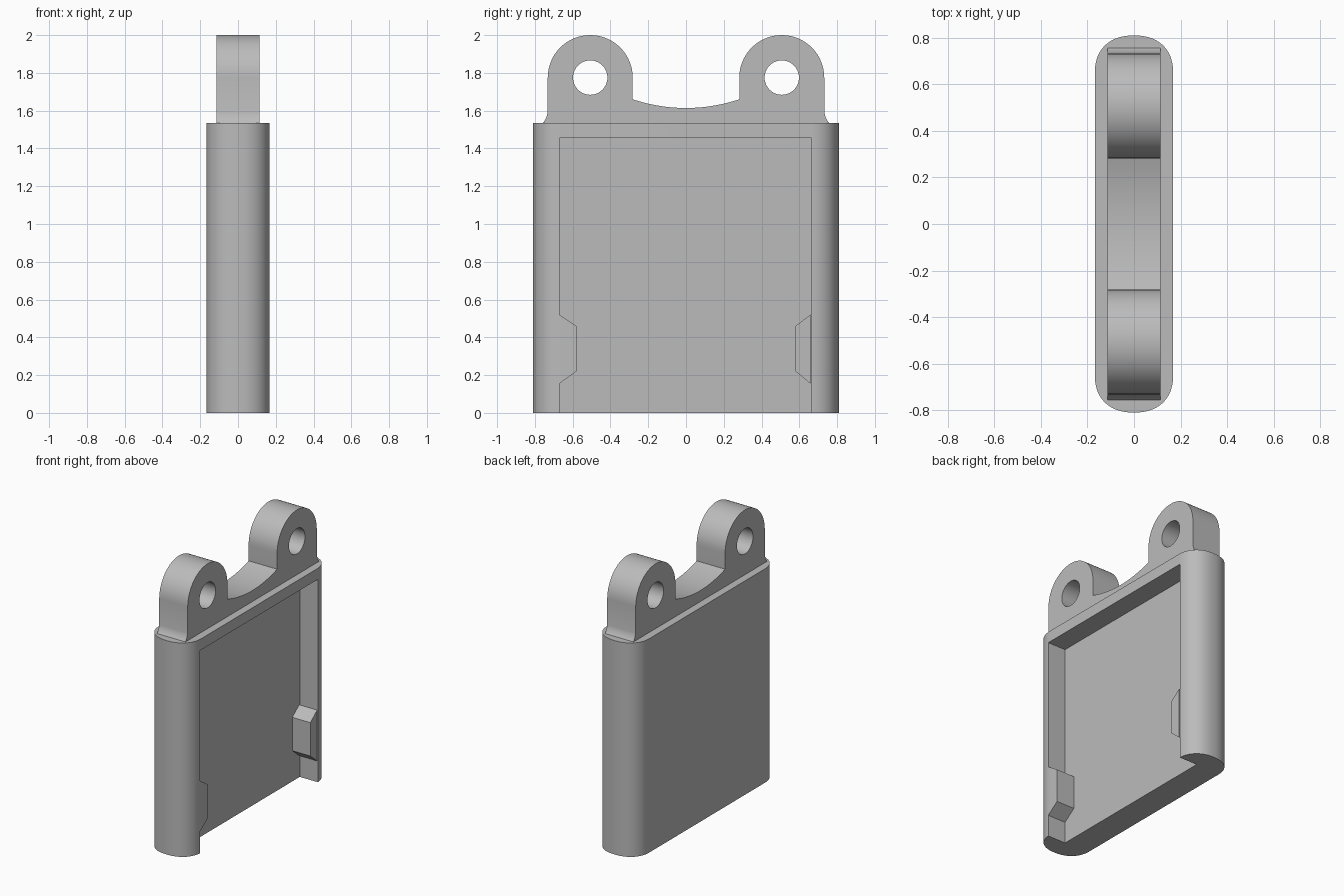
import bpy
import bmesh
from math import sin, cos, pi, radians, copysign
from mathutils import Vector

if "Cube" in bpy.data.objects:
    bpy.data.objects.remove(bpy.data.objects["Cube"], do_unlink=True)

grey = bpy.data.materials.new("plain_grey")
grey.use_nodes = True
grey.diffuse_color = (0.5, 0.5, 0.5, 1)
grey.node_tree.nodes["Principled BSDF"].inputs["Base Color"].default_value = (0.5, 0.5, 0.5, 1)


def prism(name, points, offset):
    """Extrude a closed 3D outline along an offset vector."""
    bm = bmesh.new()
    face = bm.faces.new([bm.verts.new(p) for p in points])
    new = bmesh.ops.extrude_face_region(bm, geom=[face])["geom"]
    bmesh.ops.translate(bm, vec=Vector(offset),
                        verts=[v for v in new if isinstance(v, bmesh.types.BMVert)])
    bmesh.ops.recalc_face_normals(bm, faces=bm.faces)
    mesh = bpy.data.meshes.new(name)
    bm.to_mesh(mesh)
    bm.free()
    mesh.materials.append(grey)
    obj = bpy.data.objects.new(name, mesh)
    bpy.context.collection.objects.link(obj)
    return obj


def side_prism(name, outline, x0, x1):
    """Extrude a (y, z) outline from x0 to x1."""
    return prism(name, [(x0, y, z) for y, z in outline], (x1 - x0, 0, 0))


def select(obj):
    bpy.ops.object.select_all(action="DESELECT")
    obj.select_set(True)
    bpy.context.view_layer.objects.active = obj


def cut(obj, cutter):
    cutter.hide_render = True
    mod = obj.modifiers.new("cut", "BOOLEAN")
    mod.operation = "DIFFERENCE"
    mod.solver = "EXACT"
    mod.object = cutter
    select(obj)
    bpy.ops.object.modifier_apply(modifier=mod.name)
    bpy.data.objects.remove(cutter, do_unlink=True)


def arc(cy, cz, r, start, end, n):
    return [(cy + r * cos(start + (end - start) * i / n),
             cz + r * sin(start + (end - start) * i / n)) for i in range(n + 1)]


# Case body: flat sides with rounded ends
HALF_X, HALF_Y, END, TOP = 0.168, 0.81, 0.16, 1.535
footprint = []
for side in (1, -1):
    for i in range(41):
        a = pi * i / 40 + (0 if side > 0 else pi)
        c, s = cos(a), sin(a)
        footprint.append((copysign(abs(c) ** 0.88, c) * HALF_X,
                          side * (HALF_Y - END + END * abs(s) ** 0.88), 0))
body = prism("case_body", footprint, (0, 0, TOP))

# Pocket open at the bottom, with one catch left standing on its wall
FLOOR = 0.025
catch = [(0.67, 0.155), (0.58, 0.22), (0.58, 0.46), (0.67, 0.52)]
pocket = [(0.665, -0.1), (0.665, 1.455), (-0.67, 1.455)]
pocket += [(-y, z) for y, z in reversed(catch)] + [(-0.67, -0.1)]
cut(body, side_prism("pocket_cutter", pocket, FLOOR, 0.3))

# Opposite catch, a separate wedge standing on the pocket floor
wedge = [(min(y, 0.658), z) for y, z in catch]
side_prism("catch_wedge", wedge, FLOOR - 0.01, HALF_X)

# Lug plate: two eyes joined by a shallow saddle
LUG_Y, LUG_Z, LUG_R, LUG_X = 0.507, 1.775, 0.225, 0.113
half = [(0.757, TOP - 0.02), (0.757, TOP)]
half += [(0.75, 1.545), (0.739, 1.565), (0.733, 1.59)]
half += arc(LUG_Y, LUG_Z, LUG_R, 0, pi, 32)
half += [(0.282 * (1 - i / 10), 1.614 + 0.046 * (1 - i / 10) ** 2) for i in range(11)]
outline = half + [(-y, z) for y, z in reversed(half[:-1])]
lugs = side_prism("lug_plate", outline, -LUG_X, LUG_X)
for side in (-1, 1):
    eye = arc(side * LUG_Y, LUG_Z, 0.091, 0, 2 * pi, 40)[:-1]
    cut(lugs, side_prism("eye_cutter", eye, -0.3, 0.3))

# Smooth the curved walls, keep the edges crisp
for obj in (body, lugs):
    select(obj)
    bpy.ops.object.shade_smooth_by_angle(angle=radians(25))
